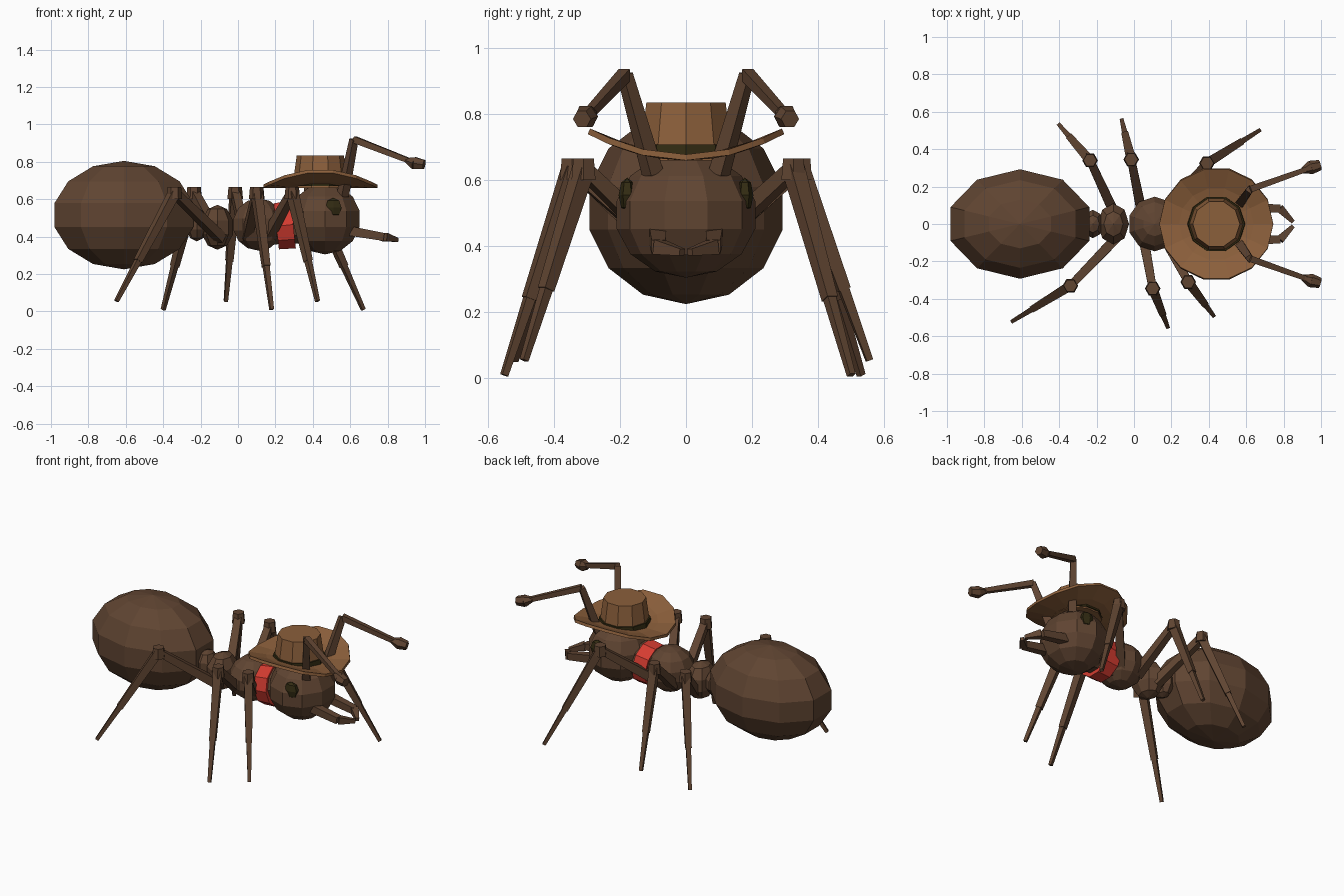
import bpy, bmesh, math
from mathutils import Vector, Matrix

if "Cube" in bpy.data.objects:
    bpy.data.objects.remove(bpy.data.objects["Cube"])


def material(name, rgb):
    m = bpy.data.materials.new(name)
    m.diffuse_color = (*rgb, 1)
    m.use_nodes = True
    m.node_tree.nodes["Principled BSDF"].inputs["Base Color"].default_value = m.diffuse_color
    return m


BROWN = material("body brown", (0.115, 0.058, 0.031))
TAN = material("hat tan", (0.26, 0.115, 0.044))
RED = material("scarf red", (0.66, 0.045, 0.03))
DARK = material("dark olive", (0.032, 0.024, 0.006))


def finish(bm, name, mat):
    bmesh.ops.recalc_face_normals(bm, faces=bm.faces[:])
    me = bpy.data.meshes.new(name)
    bm.to_mesh(me)
    bm.free()
    me.materials.append(mat)
    ob = bpy.data.objects.new(name, me)
    bpy.context.collection.objects.link(ob)
    return ob


def ball(name, center, radii, mat=BROWN, seg=10, rings=7):
    bm = bmesh.new()
    m = Matrix.Translation(center) @ Matrix.Diagonal((*radii, 1))
    bmesh.ops.create_uvsphere(bm, u_segments=seg, v_segments=rings, radius=1, matrix=m)
    return finish(bm, name, mat)


def stick(name, a, b, r1, r2, mat=BROWN, seg=4):
    """Tapered bar from point a to point b."""
    a, b = Vector(a), Vector(b)
    d = b - a
    rot = d.to_track_quat('Z', 'Y').to_matrix().to_4x4()
    m = Matrix.Translation((a + b) / 2) @ rot @ Matrix.Rotation(math.pi / seg, 4, 'Z')
    bm = bmesh.new()
    bmesh.ops.create_cone(bm, cap_ends=True, segments=seg, radius1=r1, radius2=r2,
                          depth=d.length, matrix=m)
    return finish(bm, name, mat)


# Body segments, rear to front
ball("abdomen", (-0.61, 0, 0.515), (0.40, 0.30, 0.29))
ball("rear_waist", (-0.22, 0, 0.465), (0.06, 0.08, 0.09), seg=8, rings=5)
ball("waist", (-0.11, 0, 0.45), (0.088, 0.115, 0.12), seg=8, rings=5)
ball("thorax", (0.11, 0, 0.465), (0.145, 0.15, 0.14), seg=10, rings=7)
stick("neck", (0.1, 0, 0.46), (0.4, 0, 0.48), 0.11, 0.12, seg=10)
ball("head", (0.465, 0, 0.495), (0.20, 0.215, 0.19))

# Scarf band around the neck
stick("scarf", (0.205, 0, 0.455), (0.295, 0, 0.465), 0.13, 0.135, RED, 10)

# Hat brim: saddle-shaped disc, sides curling up
SIDES, HX = 14, 0.44
bm = bmesh.new()
rings = []
for r in (0.1, 0.2, 0.305):
    ring = []
    for i in range(SIDES):
        a = 2 * math.pi * i / SIDES
        y = r * math.sin(a)
        ring.append(bm.verts.new((HX + r * math.cos(a), y, 0.66 + 0.9 * y * y)))
    rings.append(ring)
bm.faces.new(rings[0])
for inner, outer in zip(rings, rings[1:]):
    for i in range(SIDES):
        j = (i + 1) % SIDES
        bm.faces.new((inner[i], outer[i], outer[j], inner[j]))
brim = finish(bm, "hat_brim", TAN)
solid = brim.modifiers.new("thickness", 'SOLIDIFY')
solid.thickness = 0.018
solid.offset = 1

# Hat crown and band
stick("hat_crown", (HX, 0, 0.66), (HX, 0, 0.835), 0.15, 0.126, TAN, 10)
stick("hat_band", (HX, 0, 0.67), (HX, 0, 0.708), 0.156, 0.152, DARK, 10)

# Paired head parts
for s, side in ((-1, "right"), (1, "left")):
    ball(f"eye_{side}", (0.51, s * 0.178, 0.555), (0.05, 0.026, 0.053), DARK, 6, 4)
    elbow = (0.62, s * 0.185, 0.92)
    stick(f"antenna_base_{side}", (0.56, s * 0.10, 0.62), elbow, 0.034, 0.025)
    stick(f"antenna_tip_{side}", elbow, (0.93, s * 0.295, 0.80), 0.025, 0.019)
    stick(f"antenna_knob_rear_{side}", (0.90, s * 0.285, 0.808), (0.945, s * 0.302, 0.793),
          0.015, 0.037, seg=6)
    stick(f"antenna_knob_front_{side}", (0.945, s * 0.302, 0.793), (0.995, s * 0.315, 0.785),
          0.037, 0.028, seg=6)
    bend = (0.78, s * 0.083, 0.398)
    stick(f"mandible_base_{side}", (0.60, s * 0.085, 0.43), bend, 0.036, 0.03)
    stick(f"mandible_tip_{side}", bend, (0.85, s * 0.012, 0.382), 0.032, 0.015)

# Legs: hip, knee and foot for each, in a walking pose
LEGS = {
    "rear_left": ((-0.11, 0.07, 0.40), (-0.235, 0.34, 0.635), (-0.40, 0.53, 0.01)),
    "middle_left": ((0.04, 0.07, 0.40), (-0.015, 0.345, 0.635), (-0.065, 0.555, 0.055)),
    "front_left": ((0.16, 0.07, 0.40), (0.39, 0.325, 0.635), (0.67, 0.50, 0.01)),
    "rear_right": ((-0.09, -0.07, 0.39), (-0.34, -0.33, 0.635), (-0.65, -0.52, 0.055)),
    "middle_right": ((0.05, -0.07, 0.40), (0.10, -0.345, 0.635), (0.18, -0.55, 0.01)),
    "front_right": ((0.16, -0.07, 0.40), (0.29, -0.31, 0.635), (0.425, -0.49, 0.055)),
}
for name, (hip, knee, foot) in LEGS.items():
    ankle = Vector(knee).lerp(Vector(foot), 0.63)
    stick(f"upper_leg_{name}", hip, knee, 0.038, 0.03)
    stick(f"knee_{name}", Vector(knee) - Vector((0, 0, 0.035)),
          Vector(knee) + Vector((0, 0, 0.03)), 0.042, 0.036, seg=6)
    stick(f"lower_leg_{name}", knee, ankle, 0.036, 0.026)
    stick(f"foot_{name}", ankle, foot, 0.021, 0.014)
